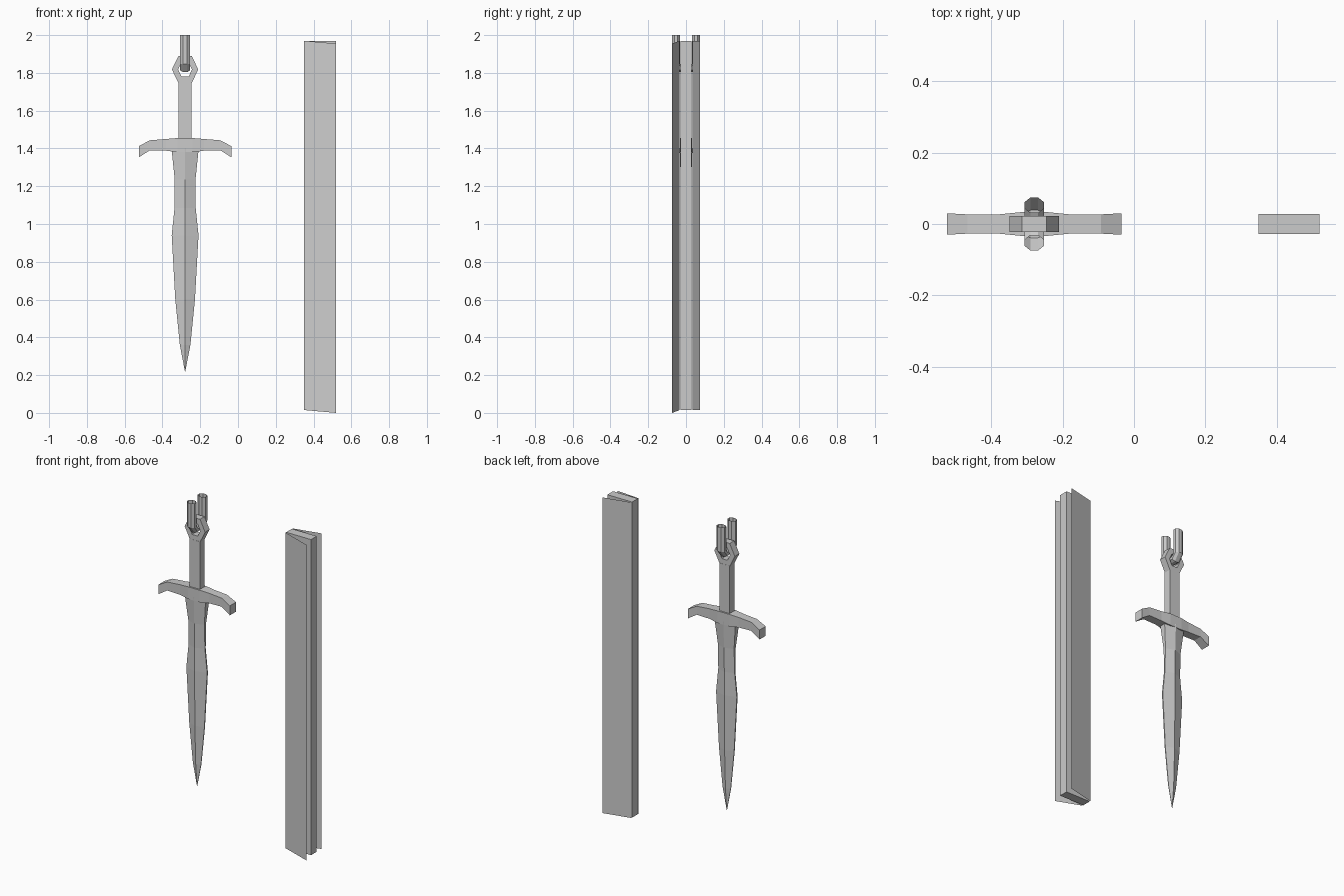
import bpy, bmesh, math

if "Cube" in bpy.data.objects:
    bpy.data.objects.remove(bpy.data.objects["Cube"])

CX = -0.28  # sword axis


def make(name, verts, faces):
    me = bpy.data.meshes.new(name)
    me.from_pydata(verts, [], faces)
    bm = bmesh.new()
    bm.from_mesh(me)
    bmesh.ops.recalc_face_normals(bm, faces=bm.faces)
    bm.to_mesh(me)
    bm.free()
    ob = bpy.data.objects.new(name, me)
    bpy.context.collection.objects.link(ob)
    return ob


def loft(name, rings, caps=True, closed=False):
    """Bridge a list of equal-sized vertex rings."""
    n, m = len(rings[0]), len(rings)
    verts = [v for r in rings for v in r]
    faces = []
    for i in range(m if closed else m - 1):
        a, b = i * n, (i + 1) % m * n
        for j in range(n):
            k = (j + 1) % n
            faces.append((a + j, a + k, b + k, b + j))
    if caps and not closed:
        faces += [tuple(range(n)), tuple(range((m - 1) * n, m * n))]
    return make(name, verts, faces)


# blade: z, half width, ridge depth, edge half thickness
sections = [(1.40, .072, .034, .020), (1.235, .055, .028, .008), (1.085, .056, .025, .004),
            (.94, .071, .025, .004), (.60, .052, .022, .003), (.36, .028, .014, .002),
            (.22, .001, .001, .0005)]
loft("blade", [[(CX - w, -e, z), (CX, -d, z), (CX + w, -e, z),
                (CX + w, e, z), (CX, d, z), (CX - w, e, z)] for z, w, d, e in sections])

# crossguard: offset, bottom z, top z, half depth (mirrored about the axis)
arm = [(.245, 1.353, 1.412, .030), (.187, 1.39, 1.443, .027),
       (.10, 1.388, 1.45, .027), (.04, 1.38, 1.455, .033)]
stations = [(-o, b, t, d) for o, b, t, d in arm] + arm[::-1]
loft("crossguard", [[(CX + o, -d, b), (CX + o, d, b), (CX + o, d, t), (CX + o, -d, t)]
                    for o, b, t, d in stations])

# grip
loft("grip", [[(CX - .035, -.023, z), (CX + .035, -.023, z),
               (CX + .035, .023, z), (CX - .035, .023, z)] for z in (1.45, 1.75)])

# hexagonal pommel ring
hexagon = [(math.cos(i * math.pi / 3), math.sin(i * math.pi / 3)) for i in range(6)]
loft("pommel_ring", [[(CX + c * r, y, 1.818 + s * r * k)
                      for r, k, y in ((.07, 1.17, -.022), (.07, 1.17, .022),
                                      (.037, 1.17, .022), (.037, 1.17, -.022))]
                     for c, s in hexagon], closed=True)

# hanging loop: open U-shaped tube; y, z, and tilt of each cross-section
path = [(-.053, 2.0, 0), (-.053, 1.848, 0), (-.028, 1.822, 60),
        (.028, 1.822, 120), (.053, 1.848, 180), (.053, 2.0, 180)]
rings = []
for y, z, tilt in path:
    t, ring = math.radians(tilt), []
    for i in range(8):
        a = (i + .5) * math.pi / 4
        u, v = .029 * math.cos(a), .023 * math.sin(a)
        ring.append((CX + u, y + v * math.cos(t), z + v * math.sin(t)))
    rings.append(ring)
loft("hanging_loop", rings, caps=False)

# upright board
loft("board_core", [[(.35, -.028, z), (.52, -.028, z), (.52, .028, z), (.35, .028, z)]
                    for z in (.015, 1.97)])

# thin cover sheets flaring apart toward the open side; the front one sags a little
for name, s, drop in (("front_cover", -1, .015), ("back_cover", 1, 0)):
    make(name, [(.35, s * .034, .015), (.52, s * .073, .015 - drop),
                (.52, s * .073, 1.97 - drop), (.35, s * .034, 1.97)], [(0, 1, 2, 3)])
